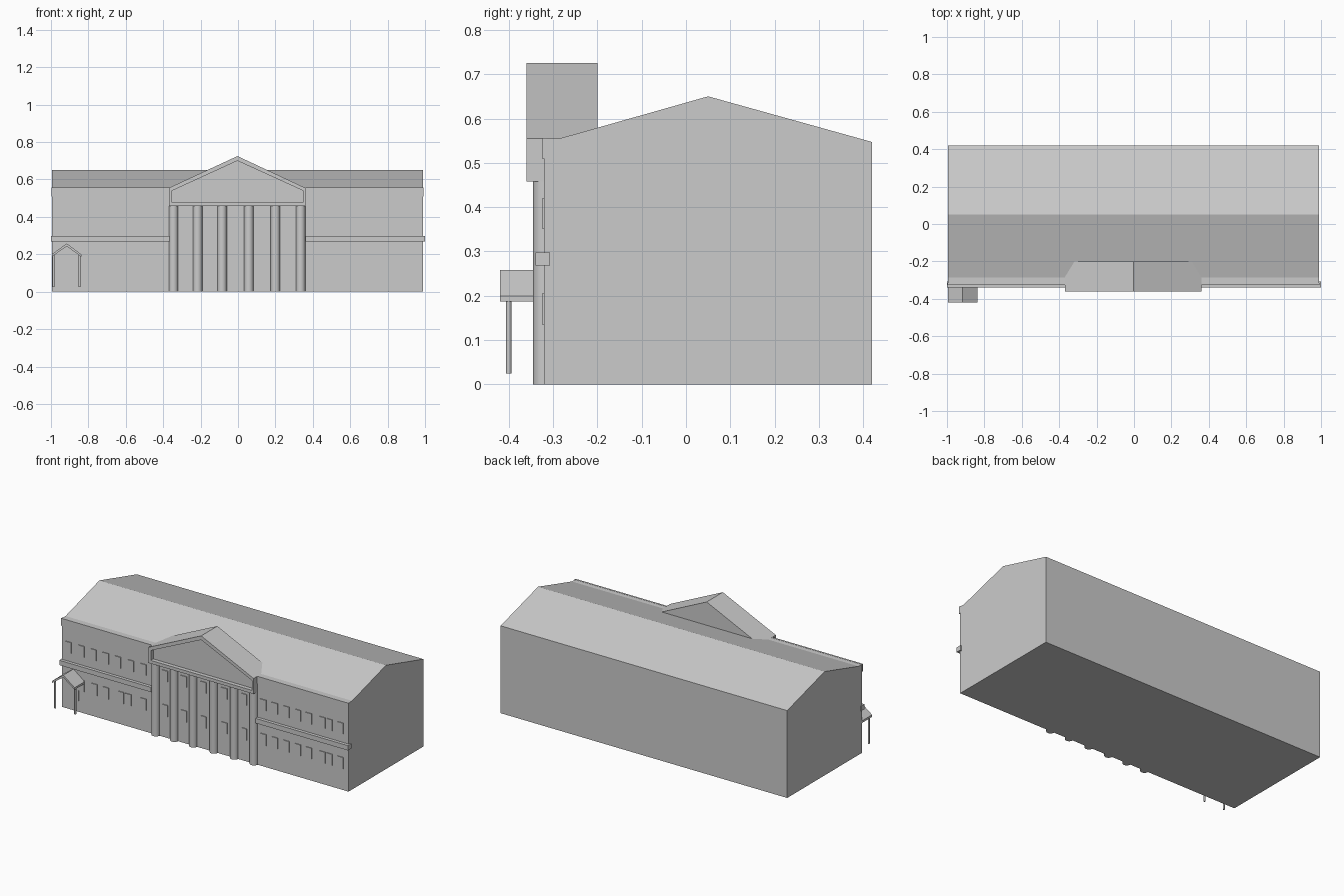
import bpy, bmesh, math

if "Cube" in bpy.data.objects:
    bpy.data.objects.remove(bpy.data.objects["Cube"])

grey = bpy.data.materials.new("light_grey")
grey.diffuse_color = (0.6, 0.6, 0.6, 1)
grey.use_nodes = True
grey.node_tree.nodes["Principled BSDF"].inputs["Base Color"].default_value = grey.diffuse_color


def finish(bm, name):
    bmesh.ops.recalc_face_normals(bm, faces=bm.faces)
    me = bpy.data.meshes.new(name)
    bm.to_mesh(me)
    bm.free()
    me.materials.append(grey)
    ob = bpy.data.objects.new(name, me)
    bpy.context.collection.objects.link(ob)
    return ob


def extrude(name, pts, direction):
    """Extrude a closed 3D outline along a direction."""
    bm = bmesh.new()
    f = bm.faces.new([bm.verts.new(p) for p in pts])
    r = bmesh.ops.extrude_face_region(bm, geom=[f], use_keep_orig=True)
    vs = [g for g in r["geom"] if isinstance(g, bmesh.types.BMVert)]
    bmesh.ops.translate(bm, verts=vs, vec=direction)
    return finish(bm, name)


def box(name, x0, x1, y0, y1, z0, z1):
    return extrude(name, [(x0, y0, z0), (x1, y0, z0), (x1, y1, z0), (x0, y1, z0)], (0, 0, z1 - z0))


def cylinder(name, x, y, r, z0, z1, n):
    ring = [(x + r * math.cos(2 * math.pi * i / n), y + r * math.sin(2 * math.pi * i / n), z0) for i in range(n)]
    ob = extrude(name, ring, (0, 0, z1 - z0))
    for p in ob.data.polygons:
        p.use_smooth = abs(p.normal.z) < 0.5
    for e in ob.data.edges:
        a, b = (ob.data.vertices[v].co.z for v in e.vertices)
        e.use_edge_sharp = abs(a - b) < 1e-5
    return ob


# main building with its low gabled roof
profile = [(-0.32, 0), (-0.32, 0.555), (-0.285, 0.555), (0.05, 0.65), (0.42, 0.547), (0.42, 0)]
extrude("main_building", [(-0.995, y, z) for y, z in profile], (1.985, 0, 0))

# eave friezes and belt courses on both wings
for side, x0, x1 in (("left", -1.0, -0.365), ("right", 0.36, 1.0)):
    box(side + "_belt_course", x0, x1, -0.34, -0.307, 0.268, 0.298)
    box(side + "_frieze", max(x0, -0.998), min(x1, 0.993), -0.325, -0.315, 0.51, 0.556)

# portico pediment with a recessed panel
outer = [(-0.37, 0.458), (0.36, 0.458), (0.36, 0.555), (-0.003, 0.725), (-0.37, 0.555)]
inner = [(-0.352, 0.478), (0.348, 0.478), (0.348, 0.54), (-0.003, 0.7), (-0.352, 0.54)]
bm = bmesh.new()
fo, fi, bi, bk = ([bm.verts.new((x, y, z)) for x, z in pts]
                  for pts, y in ((outer, -0.36), (inner, -0.36), (inner, -0.335), (outer, -0.2)))
for a, b in ((fo, fi), (fi, bi), (fo, bk)):
    for i in range(5):
        j = (i + 1) % 5
        bm.faces.new((a[i], a[j], b[j], b[i]))
bm.faces.new(bi)
bm.faces.new(bk)
finish(bm, "pediment")

# columns
for x in (-0.345, -0.216, -0.085, 0.058, 0.2, 0.335):
    cylinder("column", x, -0.32, 0.025, 0, 0.46, 24)

# windows, two storeys, thin plates on the wall
bays = (-0.28, -0.15, -0.013, 0.13, 0.268)
upper = (-0.95, -0.86, -0.775, -0.69, -0.605, -0.515, -0.43) + bays + (
    0.4, 0.48, 0.56, 0.64, 0.715, 0.81, 0.86, 0.935)
lower = (-0.86, -0.77, -0.69, -0.585, -0.535, -0.43) + bays + (
    0.4, 0.48, 0.56, 0.64, 0.715, 0.81, 0.86, 0.935)
for row, z0, z1 in ((upper, 0.352, 0.42), (lower, 0.135, 0.205)):
    for x in row:
        box("window", x - 0.02, x + 0.02, -0.325, -0.318, z0, z1)

# side entrance: door, gabled canopy and two thin posts
box("side_door", -0.952, -0.876, -0.326, -0.318, 0.07, 0.215)
canopy = [(-0.995, 0.2), (-0.916, 0.258), (-0.838, 0.2), (-0.838, 0.187), (-0.916, 0.243), (-0.995, 0.187)]
extrude("canopy_roof", [(x, -0.42, z) for x, z in canopy], (0, 0.1, 0))
for x in (-0.986, -0.847):
    cylinder("canopy_post", x, -0.4, 0.006, 0.025, 0.198, 8)
